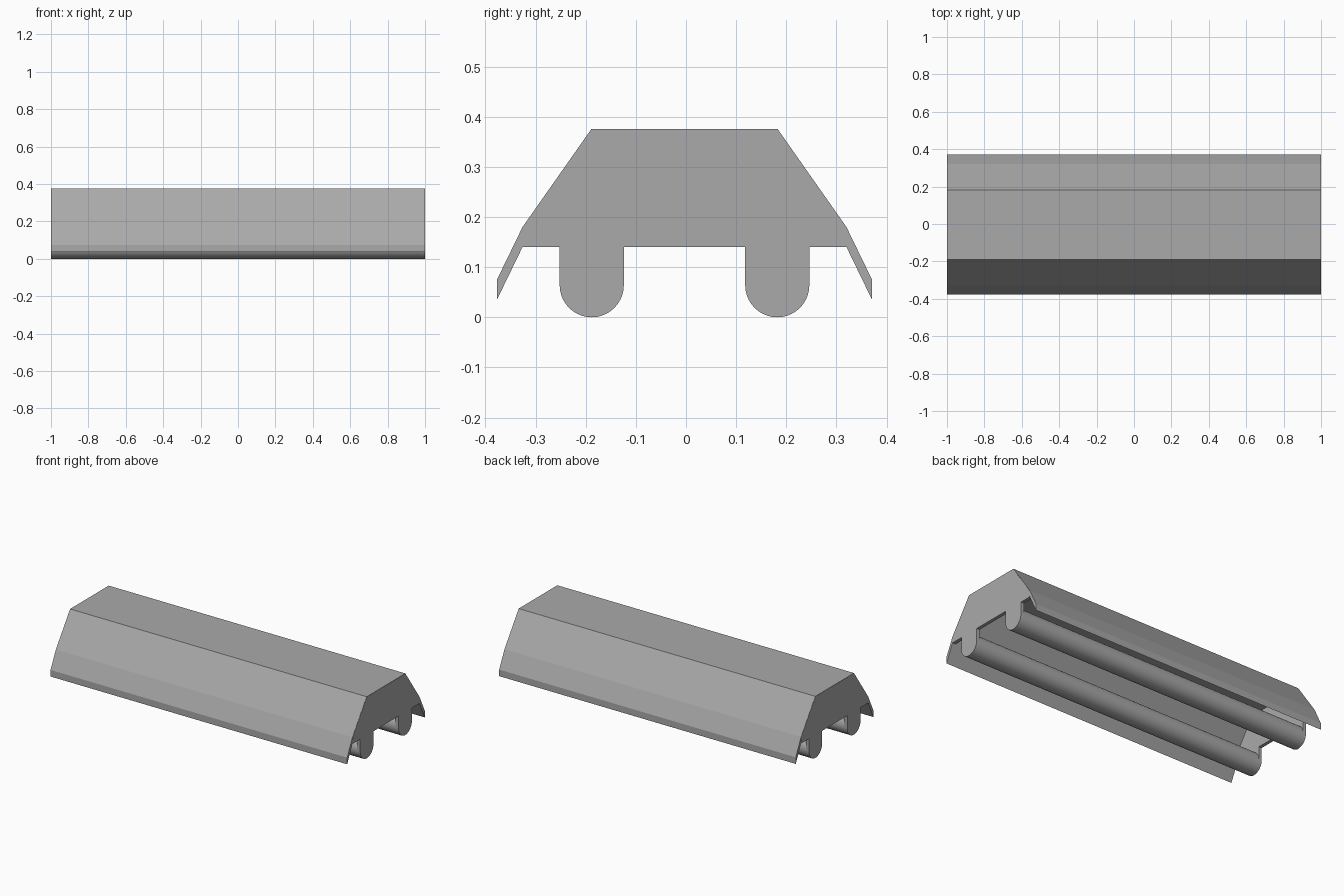
import bpy, bmesh, math
from mathutils import Vector

if "Cube" in bpy.data.objects:
    bpy.data.objects.remove(bpy.data.objects["Cube"], do_unlink=True)

HALF = 1.0      # half length
PLATE = 0.02    # end plate thickness
WALL = 0.018    # sheet thickness of the housing
RADIUS = 0.064  # lamp tubes
SHIFT = -0.003  # body offset across the width
TUBES = (-0.185 + SHIFT, 0.185 + SHIFT)

grey = bpy.data.materials.new("painted grey")
grey.use_nodes = True
colour = (0.4, 0.4, 0.4, 1)
grey.diffuse_color = colour
grey.node_tree.nodes["Principled BSDF"].inputs["Base Color"].default_value = colour


def extrude_profile(name, profile, x0, x1):
    """Closed y-z profile extruded along x."""
    bm = bmesh.new()
    face = bm.faces.new([bm.verts.new((x0, y, z)) for y, z in profile])
    side = bmesh.ops.extrude_face_region(bm, geom=[face])
    moved = [v for v in side["geom"] if isinstance(v, bmesh.types.BMVert)]
    bmesh.ops.translate(bm, verts=moved, vec=Vector((x1 - x0, 0, 0)))
    bmesh.ops.recalc_face_normals(bm, faces=bm.faces)
    mesh = bpy.data.meshes.new(name)
    bm.to_mesh(mesh)
    bm.free()
    mesh.materials.append(grey)
    obj = bpy.data.objects.new(name, mesh)
    bpy.context.collection.objects.link(obj)
    return obj


def mirrored(half):
    """Complete a right-hand half profile with its reflection."""
    both = half + [(-y, z) for y, z in reversed(half)]
    return [(y + SHIFT, z) for y, z in both]


# Folded sheet housing: outer skin down to the lip, then back along the inside
outer = mirrored([(0.374, 0.075), (0.323, 0.18), (0.186, 0.375)])
inner = mirrored([(0.374, 0.035), (0.308, 0.171), (0.177, 0.375 - WALL)])
extrude_profile("housing", outer + inner[::-1], -HALF, HALF)


def leg(centre, steps=20):
    """Rounded socket hanging below the end plate, from -y to +y."""
    arc = [(centre - RADIUS * math.cos(math.pi * i / steps),
            RADIUS - RADIUS * math.sin(math.pi * i / steps)) for i in range(steps + 1)]
    return [(centre - RADIUS, 0.14)] + arc + [(centre + RADIUS, 0.14)]


# End plates with a socket for each tube
inset = 0.002
plate = [(-0.323 + SHIFT, 0.14)] + leg(TUBES[0]) + leg(TUBES[1])
plate += [(0.323 + SHIFT, 0.14), (0.32 + SHIFT, 0.18),
          (0.186 - inset + SHIFT, 0.375 - inset), (-0.186 + inset + SHIFT, 0.375 - inset),
          (-0.32 + SHIFT, 0.18)]
for name, sign in (("left_end_plate", 1), ("right_end_plate", -1)):
    extrude_profile(name, plate, sign * (HALF + 0.0005), sign * (HALF - PLATE))

# Lamp tubes between the plates
for name, y in zip(("front_tube", "back_tube"), TUBES):
    bpy.ops.mesh.primitive_cylinder_add(
        vertices=40, radius=RADIUS, depth=2 * (HALF - PLATE / 2),
        location=(0, y, RADIUS), rotation=(0, math.pi / 2, 0))
    tube = bpy.context.object
    tube.name = name
    tube.data.materials.append(grey)
    bpy.ops.object.shade_smooth_by_angle(angle=math.radians(35))
